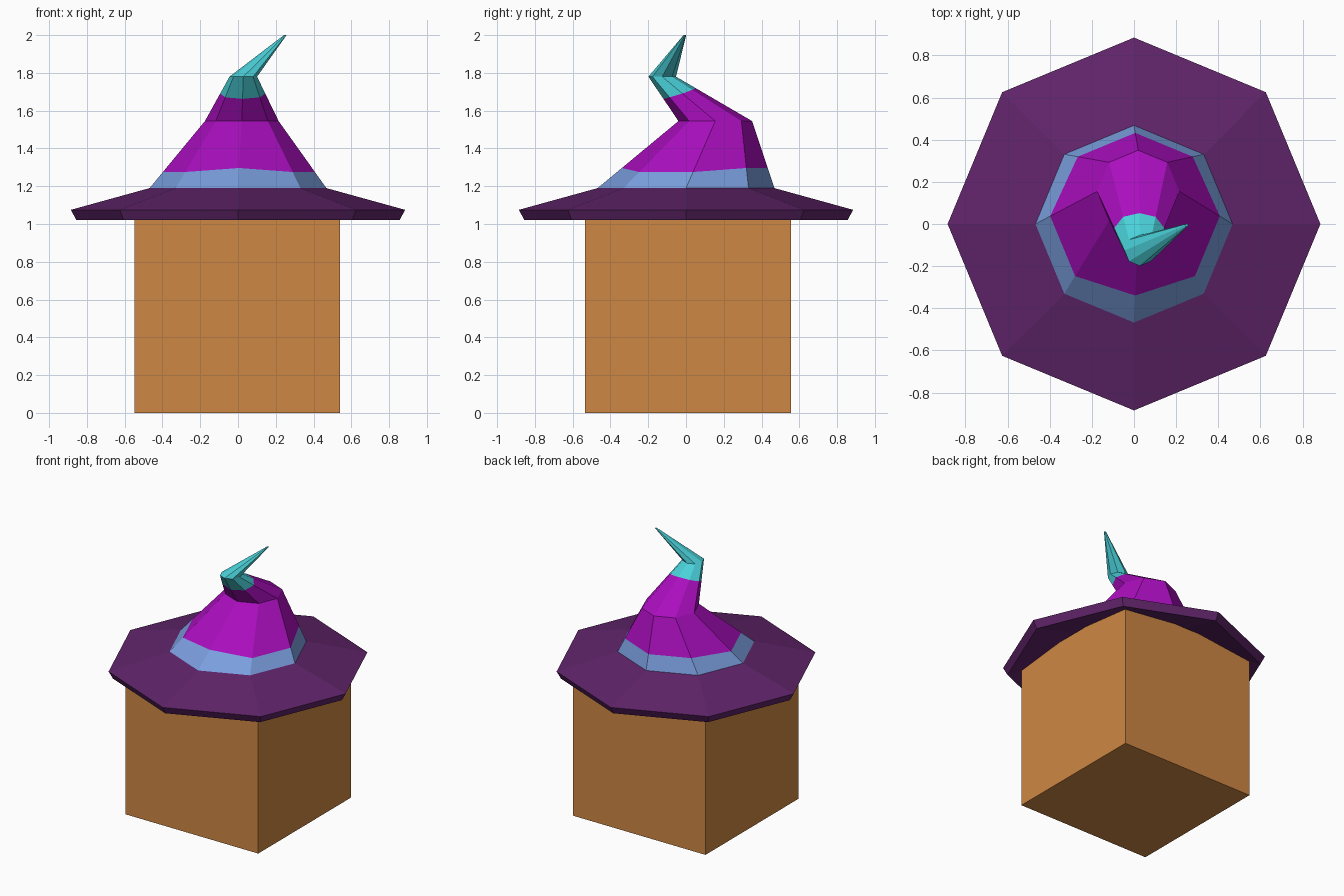
import bpy
import math
from mathutils import Vector

if "Cube" in bpy.data.objects:
    bpy.data.objects.remove(bpy.data.objects["Cube"])

SIDES = 8


def srgb(r, g, b):
    def lin(c):
        c /= 255
        return c / 12.92 if c <= 0.04045 else ((c + 0.055) / 1.055) ** 2.4
    return (lin(r), lin(g), lin(b), 1)


def material(name, rgb):
    m = bpy.data.materials.new(name)
    m.diffuse_color = srgb(*rgb)
    m.use_nodes = True
    m.node_tree.nodes["Principled BSDF"].inputs["Base Color"].default_value = m.diffuse_color
    return m


wood = material("orange brown", (206, 135, 67))
brim_purple = material("dark purple", (96, 36, 106))
crown_purple = material("bright purple", (170, 14, 190))
band_blue = material("band blue", (122, 158, 222))
tip_cyan = material("tip cyan", (74, 208, 216))


def ring(x, y, z, r):
    """Horizontal octagon with a corner on each axis."""
    return [Vector((x + r * math.cos(2 * math.pi * i / SIDES),
                    y + r * math.sin(2 * math.pi * i / SIDES), z))
            for i in range(SIDES)]


def between(a, b, rule):
    """Ring on the walls between a and b; rule gives the fraction for each corner."""
    return [p.lerp(q, rule(math.sin(2 * math.pi * i / SIDES)))
            for i, (p, q) in enumerate(zip(a, b))]


def loft(name, rings, mat, cap_start=False, cap_end=False):
    verts = [v for r in rings for v in r]
    faces = []
    for k in range(len(rings) - 1):
        for i in range(SIDES):
            j = (i + 1) % SIDES
            faces.append((k * SIDES + i, k * SIDES + j,
                          (k + 1) * SIDES + j, (k + 1) * SIDES + i))
    if cap_start:
        faces.append(tuple(reversed(range(SIDES))))
    if cap_end:
        n = (len(rings) - 1) * SIDES
        faces.append(tuple(range(n, n + SIDES)))
    me = bpy.data.meshes.new(name)
    me.from_pydata(verts, [], faces)
    me.materials.append(mat)
    ob = bpy.data.objects.new(name, me)
    bpy.context.collection.objects.link(ob)
    return ob


# Block under the hat
bpy.ops.mesh.primitive_cube_add(size=1, location=(-0.004, 0.01, 0.545))
block = bpy.context.object
block.name = "block"
block.scale = (1.09, 1.09, 1.09)
block.data.materials.append(wood)

# Key cross-sections of the crooked crown
base = ring(0, 0, 1.19, 0.468)
shoulder = ring(0.02, 0.155, 1.545, 0.195)
bend = ring(0.028, -0.126, 1.78, 0.073)
point = ring(0.25, -0.006, 2.0, 0.007)

# Painted borders follow the crown walls
band_top = between(base, shoulder, lambda s: 0.3 if s > 0.5 or s < -0.9 else 0.24)
tip_start = between(shoulder, bend, lambda s: 0.62 + 0.12 * s)

# Brim: sloping underside, undercut rim, sloping top
loft("hat_brim", [ring(0, 0, 1.13, 0.45), ring(0, 0, 1.02, 0.855),
                  ring(0, 0, 1.075, 0.885), base], brim_purple, cap_start=True)
loft("hat_band", [base, band_top], band_blue)
loft("hat_crown", [band_top, shoulder, tip_start], crown_purple)
loft("hat_tip", [tip_start, bend, point], tip_cyan, cap_end=True)
